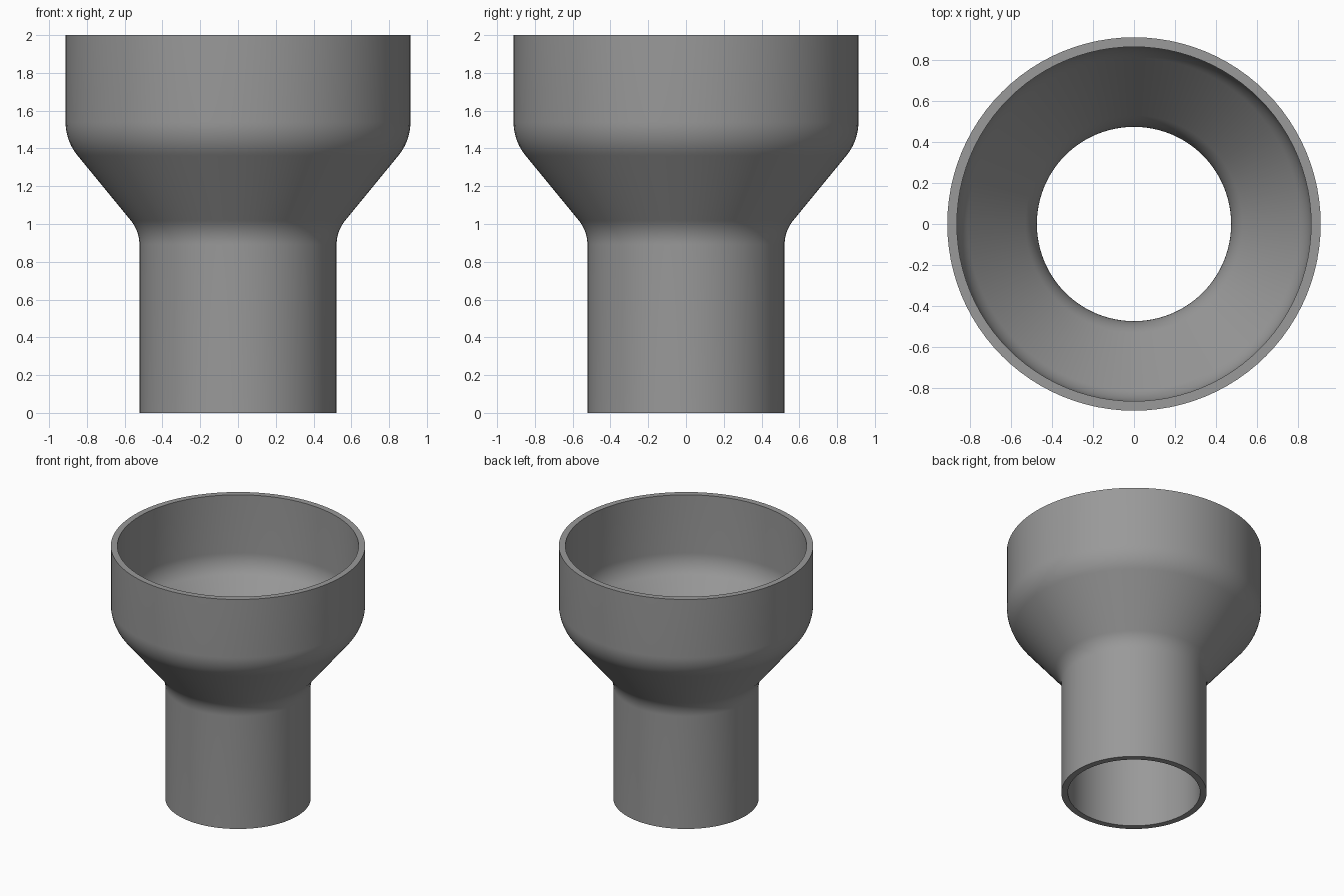
import bpy, bmesh, math
from mathutils import Vector

if "Cube" in bpy.data.objects:
    bpy.data.objects.remove(bpy.data.objects["Cube"])

SEGMENTS = 96


def fillet(before, corner, after, radius, steps=10):
    """Points of a tangent arc rounding a profile corner."""
    c = Vector(corner)
    a = (Vector(before) - c).normalized()
    b = (Vector(after) - c).normalized()
    half = a.angle(b) / 2
    centre = c + (a + b).normalized() * (radius / math.sin(half))
    start = (c + a * (radius / math.tan(half)) - centre).normalized()
    end = (c + b * (radius / math.tan(half)) - centre).normalized()
    return [centre + start.slerp(end, i / steps).normalized() * radius
            for i in range(steps + 1)]


def wall(r_low, r_high, z_low, z_high, fillet_low, fillet_high):
    """Profile of one wall from the bottom edge to the top edge (radius, z)."""
    p = [(r_low, 0), (r_low, z_low), (r_high, z_high), (r_high, 2)]
    return ([Vector(p[0])] + fillet(p[0], p[1], p[2], fillet_low)
            + fillet(p[1], p[2], p[3], fillet_high) + [Vector(p[3])])


# Closed section: outer wall up, inner wall down
outer = wall(0.522, 0.913, 0.963, 1.44, 0.20, 0.28)
inner = wall(0.475, 0.866, 0.98, 1.457, 0.247, 0.233)
section = outer + inner[::-1]

# Revolve the section into the reducer pipe
bm = bmesh.new()
rings = []
for i in range(SEGMENTS):
    a = 2 * math.pi * i / SEGMENTS
    rings.append([bm.verts.new((r * math.cos(a), r * math.sin(a), z)) for r, z in section])
n = len(section)
for i in range(SEGMENTS):
    here, there = rings[i], rings[(i + 1) % SEGMENTS]
    for j in range(n):
        k = (j + 1) % n
        bm.faces.new((here[j], there[j], there[k], here[k]))
bmesh.ops.recalc_face_normals(bm, faces=bm.faces)

mesh = bpy.data.meshes.new("reducer_pipe")
bm.to_mesh(mesh)
bm.free()
pipe = bpy.data.objects.new("reducer_pipe", mesh)
bpy.context.collection.objects.link(pipe)

# Plain grey plastic
grey = bpy.data.materials.new("grey")
grey.diffuse_color = (0.32, 0.32, 0.32, 1)
grey.use_nodes = True
grey.node_tree.nodes["Principled BSDF"].inputs["Base Color"].default_value = grey.diffuse_color
mesh.materials.append(grey)

# Smooth walls with crisp rims
bpy.context.view_layer.objects.active = pipe
pipe.select_set(True)
bpy.ops.object.shade_smooth_by_angle(angle=math.radians(30))
